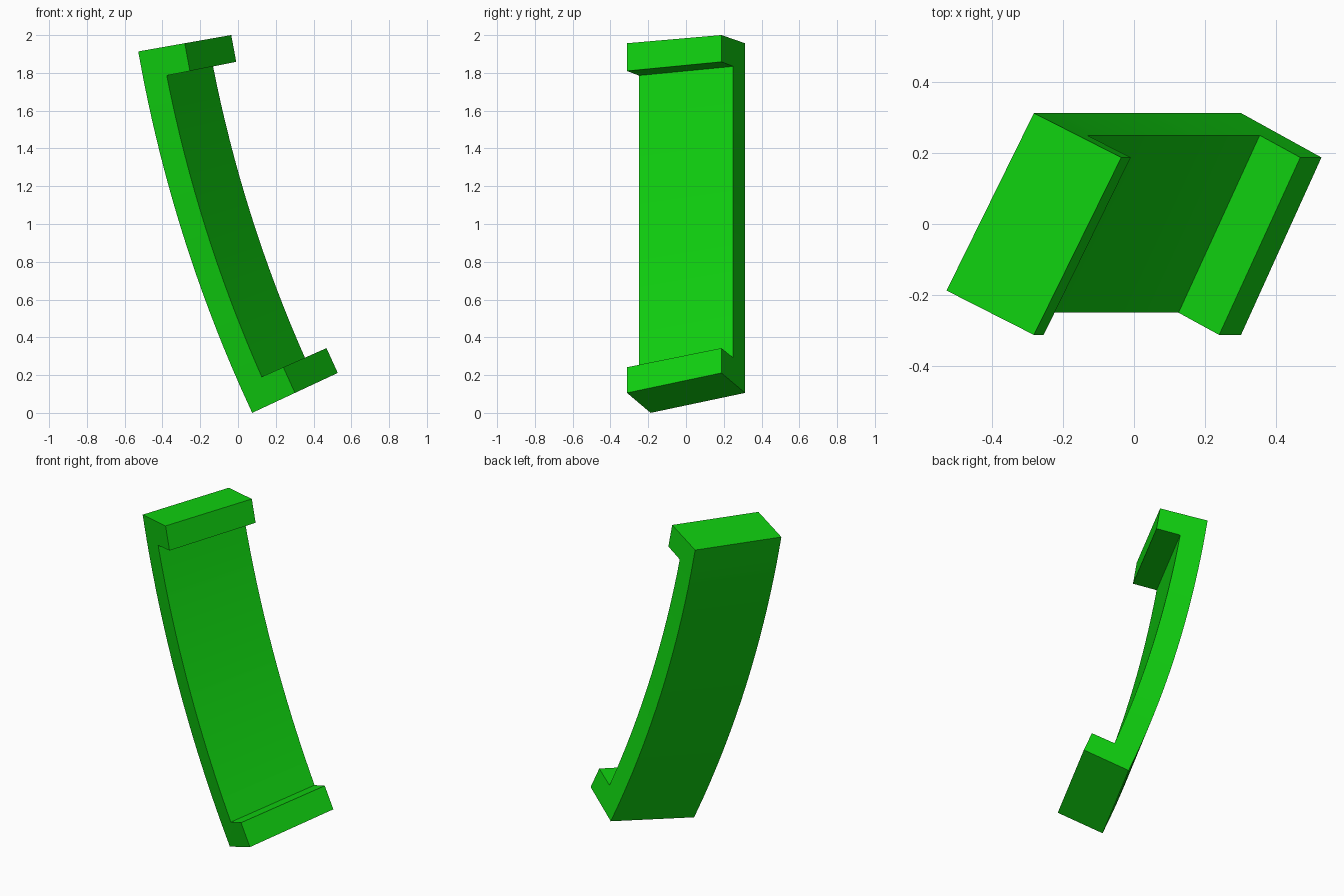
import bpy
import bmesh
import math
from mathutils import Vector

cube = bpy.data.objects.get("Cube")
if cube:
    bpy.data.objects.remove(cube, do_unlink=True)

# Arc the slanted cross-section is swept along (axis parallel to y)
RADIUS, AXIS_X, AXIS_Z = 7.685, 7.04, 3.248
TOP, BOTTOM, LIP = 10.0, 25.0, 1.15      # degrees
SEGMENTS = 16
STEP = Vector((0.125, -0.0625))          # half thickness: (inward, y)


def on_arc(inward, y, degrees):
    a = math.radians(degrees)
    r = RADIUS - inward
    return Vector((AXIS_X - r * math.cos(a), y, AXIS_Z - r * math.sin(a)))


# Green material
green = bpy.data.materials.new("bright green")
green.use_nodes = True
colour = (0.005, 0.64, 0.005, 1.0)
green.diffuse_color = colour
green.node_tree.nodes["Principled BSDF"].inputs["Base Color"].default_value = colour

# Curved panel: back-right, front-right, front-left, back-left corners
back_right, back_left = Vector((0.0, -0.1875)), Vector((0.25, 0.3125))
section = [back_right, back_right + STEP, back_left + STEP, back_left]
start, end = TOP + LIP, BOTTOM - LIP
angles = [TOP] + [start + (end - start) * i / SEGMENTS for i in range(SEGMENTS + 1)] + [BOTTOM]

bm = bmesh.new()
rings = [[bm.verts.new(on_arc(p.x, p.y, a)) for p in section] for a in angles]
front_faces = []
for upper, lower in zip(rings, rings[1:]):
    for i in range(4):
        j = (i + 1) % 4
        face = bm.faces.new((upper[i], upper[j], lower[j], lower[i]))
        if i == 1:
            front_faces.append(face)
bm.faces.new(rings[0])
bm.faces.new(rings[-1])
bmesh.ops.recalc_face_normals(bm, faces=bm.faces[:])

# Lips pulled forward from the panel at both ends
lips = bmesh.ops.extrude_discrete_faces(bm, faces=[front_faces[0], front_faces[-1]])
for face in lips["faces"]:
    for v in face.verts:
        toward_axis = Vector((AXIS_X - v.co.x, 0, AXIS_Z - v.co.z)).normalized()
        v.co += toward_axis * STEP.x + Vector((0, STEP.y, 0))
bmesh.ops.remove_doubles(bm, verts=bm.verts[:], dist=1e-5)
bmesh.ops.recalc_face_normals(bm, faces=bm.faces[:])

mesh = bpy.data.meshes.new("curved_panel")
bm.to_mesh(mesh)
bm.free()
mesh.materials.append(green)
panel = bpy.data.objects.new("curved_panel_with_lips", mesh)
bpy.context.collection.objects.link(panel)

# Smooth along the curve, sharp at the corners
bpy.ops.object.select_all(action='DESELECT')
panel.select_set(True)
bpy.context.view_layer.objects.active = panel
bpy.ops.object.shade_smooth_by_angle(angle=math.radians(30))
